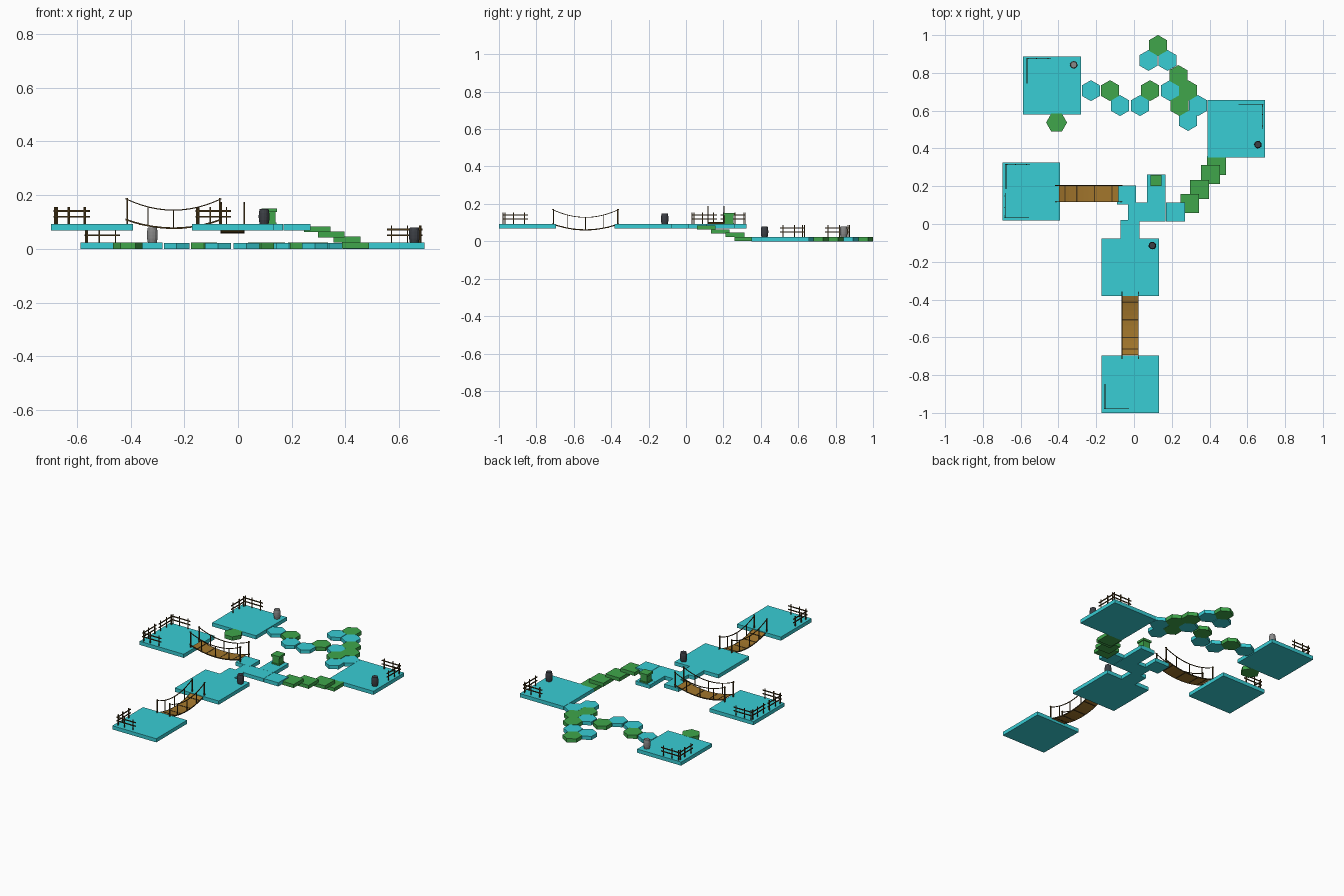
import bpy, bmesh, math
from mathutils import Vector

if "Cube" in bpy.data.objects:
    bpy.data.objects.remove(bpy.data.objects["Cube"])


def mat(name, c):
    m = bpy.data.materials.new(name)
    m.diffuse_color = (*c, 1)
    m.use_nodes = True
    m.node_tree.nodes["Principled BSDF"].inputs["Base Color"].default_value = m.diffuse_color
    return m


CYAN = mat("cyan", (0.04, 0.61, 0.66))
GREEN = mat("green", (0.05, 0.38, 0.07))
WOOD = mat("dark_wood", (0.07, 0.04, 0.01))
PLANK = mat("plank_wood", (0.36, 0.18, 0.025))
DARK = mat("dark_grey", (0.045, 0.05, 0.06))
GREY = mat("mid_grey", (0.25, 0.25, 0.25))


def finish(name, bm, m):
    bmesh.ops.recalc_face_normals(bm, faces=bm.faces)
    me = bpy.data.meshes.new(name)
    bm.to_mesh(me)
    bm.free()
    me.materials.append(m)
    ob = bpy.data.objects.new(name, me)
    bpy.context.collection.objects.link(ob)
    return ob


def add_box(bm, x0, x1, y0, y1, z0, z1):
    vs = bmesh.ops.create_cube(bm, size=1)["verts"]
    for v in vs:
        v.co = Vector((x1 if v.co.x > 0 else x0, y1 if v.co.y > 0 else y0, z1 if v.co.z > 0 else z0))


def box(name, m, *b):
    bm = bmesh.new()
    add_box(bm, *b)
    return finish(name, bm, m)


def tile(name, m, cx, cy, z0, w=0.1, h=0.022, d=None):
    d = d or w
    return box(name, m, cx - w / 2, cx + w / 2, cy - d / 2, cy + d / 2, z0, z0 + h)


def add_strip(bm, pts, width, thick):
    # curved strip in the XZ plane, extruded along Y; pts are (x, z, y centre)
    rings = []
    for x, z, y in pts:
        rings.append([bm.verts.new((x, y + sy * width / 2, z + sz * thick / 2))
                      for sy, sz in ((-1, -1), (1, -1), (1, 1), (-1, 1))])
    for a, b in zip(rings, rings[1:]):
        for i in range(4):
            j = (i + 1) % 4
            bm.faces.new((a[i], a[j], b[j], b[i]))
    bm.faces.new(rings[0])
    bm.faces.new(rings[-1])


# Platforms
LOW, HIGH, H = 0.0, 0.069, 0.023
for name, x, y, z in (("platform_back_left", -0.434, 0.733, LOW), ("platform_right", 0.541, 0.504, LOW),
                      ("platform_left", -0.543, 0.172, HIGH), ("platform_middle", -0.019, -0.229, HIGH),
                      ("platform_front", -0.019, -0.848, HIGH)):
    tile(name, CYAN, x, y, z, 0.305, H)

# Square path tiles on the upper level
for i, (x, y) in enumerate(((-0.04, 0.153), (0.019, 0.063), (-0.022, -0.03), (0.118, 0.063),
                            (0.118, 0.16), (0.118, 0.212), (0.22, 0.063))):
    tile(f"path_tile_{i}", CYAN, x, y, HIGH, 0.1, H - 0.0003 * (i % 2))

# Green steps going down to the right platform
for i, (x, y, z) in enumerate(((0.295, 0.108, 0.062), (0.347, 0.183, 0.042),
                               (0.405, 0.262, 0.024), (0.437, 0.309, 0.001))):
    tile(f"step_{i}", GREEN, x, y, z, 0.1, 0.022)

# Hexagonal stepping stones
R = 0.0555


def hexagon(name, m, x, y, turn, h):
    bm = bmesh.new()
    vs = [bm.verts.new((x + R * math.cos(turn + i * math.pi / 3), y + R * math.sin(turn + i * math.pi / 3), 0))
          for i in range(6)]
    f = bm.faces.new(vs)
    up = bmesh.ops.extrude_face_region(bm, geom=[f])["geom"]
    bmesh.ops.translate(bm, vec=(0, 0, h), verts=[v for v in up if isinstance(v, bmesh.types.BMVert)])
    finish(name, bm, m)


BLUE_HEX = ((0.077, 0.866), (0.177, 0.866), (0.19, 0.706), (0.339, 0.627), (0.286, 0.548),
            (0.032, 0.627), (-0.074, 0.627), (-0.228, 0.706))
GREEN_HEX = ((0.127, 0.945), (0.235, 0.786), (0.286, 0.706), (0.241, 0.627), (0.085, 0.706), (-0.127, 0.706))
for i, (x, y) in enumerate(BLUE_HEX):
    hexagon(f"blue_hex_{i}", CYAN, x, y, math.pi / 6, 0.0225)
for i, (x, y) in enumerate(GREEN_HEX):
    hexagon(f"green_hex_{i}", GREEN, x, y, math.pi / 6, 0.0235)
hexagon("green_hex_alone", GREEN, -0.41, 0.537, 0, 0.0235)


# Rope bridges: built along X, then placed and turned
def bridge(name, loc, turn):
    L, W, N = 0.157, 0.086, 12
    deck_z = lambda x: -0.014 + 0.025 * (x / L) ** 2
    rope_z = lambda x: 0.053 + 0.033 * (x / L) ** 2
    xs = [-L + 2 * L * i / N for i in range(N + 1)]
    bm = bmesh.new()
    add_strip(bm, [(x, deck_z(x), 0) for x in xs], W, 0.005)
    deck = finish(name + "_deck", bm, PLANK)
    bm = bmesh.new()
    for s in (-1, 1):
        y = s * W / 2
        add_strip(bm, [(x * 1.14, rope_z(x * 1.14), y) for x in xs], 0.004, 0.004)
        add_strip(bm, [(x * 1.14, deck_z(x * 1.14), y) for x in xs], 0.004, 0.006)
        for px in (-0.172, 0.172):
            add_box(bm, px - 0.003, px + 0.003, y - 0.003, y + 0.003, 0.0, 0.099)
        for px in (-0.095, 0, 0.095):
            add_box(bm, px - 0.002, px + 0.002, y - 0.002, y + 0.002, deck_z(px), rope_z(px))
    for px in (-0.125, -0.063, 0.03, 0.123):
        z = deck_z(px)
        add_box(bm, px - 0.003, px + 0.003, -W / 2, W / 2, z - 0.004, z + 0.004)
    ropes = finish(name + "_ropes", bm, WOOD)
    for ob in (deck, ropes):
        ob.location = loc
        ob.rotation_euler.z = turn


bridge("left_bridge", (-0.24, 0.161, 0.091), 0)
bridge("front_bridge", (-0.02, -0.537, 0.075), math.pi / 2)


# Fences: one straight panel with two rails and three posts
def fence(name, x, y, z, turn, flip=1):
    bm = bmesh.new()
    for px in (0.01, 0.055, 0.115):
        px *= flip
        add_box(bm, px - 0.0025, px + 0.0025, -0.0025, 0.0025, 0, 0.063)
    for rz in (0.027, 0.049):
        add_box(bm, min(0, 0.132 * flip), max(0, 0.132 * flip), -0.002, 0.002, rz - 0.003, rz + 0.003)
    ob = finish(name, bm, WOOD)
    ob.location = (x, y, z)
    ob.rotation_euler.z = turn


Q = math.pi / 2
TOP = HIGH + H
for name, x, y, z, fx, fy in (("left_front_fence", -0.687, 0.033, TOP, 1, 1), ("left_back_fence", -0.683, 0.316, TOP, 1, -1),
                              ("front_fence", -0.158, -0.978, TOP, 1, 1), ("back_left_fence", -0.571, 0.875, H, 1, -1),
                              ("right_fence", 0.686, 0.634, H, -1, -1)):
    fence(name + "_x", x, y, z, 0, fx)
    fence(name + "_y", x + 0.005 * fx, y, z, Q, fy)


# Barrels
def barrel(name, m, x, y, z):
    bm = bmesh.new()
    prof = ((0.0165, 0), (0.0195, 0.015), (0.02, 0.028), (0.0195, 0.041), (0.0165, 0.057))
    rings = [[bm.verts.new((x + r * math.cos(a * math.pi / 6), y + r * math.sin(a * math.pi / 6), z + h))
              for a in range(12)] for r, h in prof]
    for p, q in zip(rings, rings[1:]):
        for i in range(12):
            j = (i + 1) % 12
            bm.faces.new((p[i], p[j], q[j], q[i]))
    bm.faces.new(rings[0])
    bm.faces.new(rings[-1])
    finish(name, bm, m)


barrel("barrel_back_left", GREY, -0.319, 0.843, H)
barrel("barrel_right", DARK, 0.656, 0.42, H)
barrel("barrel_middle", DARK, 0.097, -0.114, TOP)

# Green crate with lid and base rims
bm = bmesh.new()
add_box(bm, 0.094, 0.14, 0.207, 0.253, TOP, 0.146)
add_box(bm, 0.088, 0.146, 0.201, 0.259, 0.137, 0.15)
add_box(bm, 0.09, 0.144, 0.203, 0.257, TOP, 0.099)
finish("crate", bm, GREEN)
